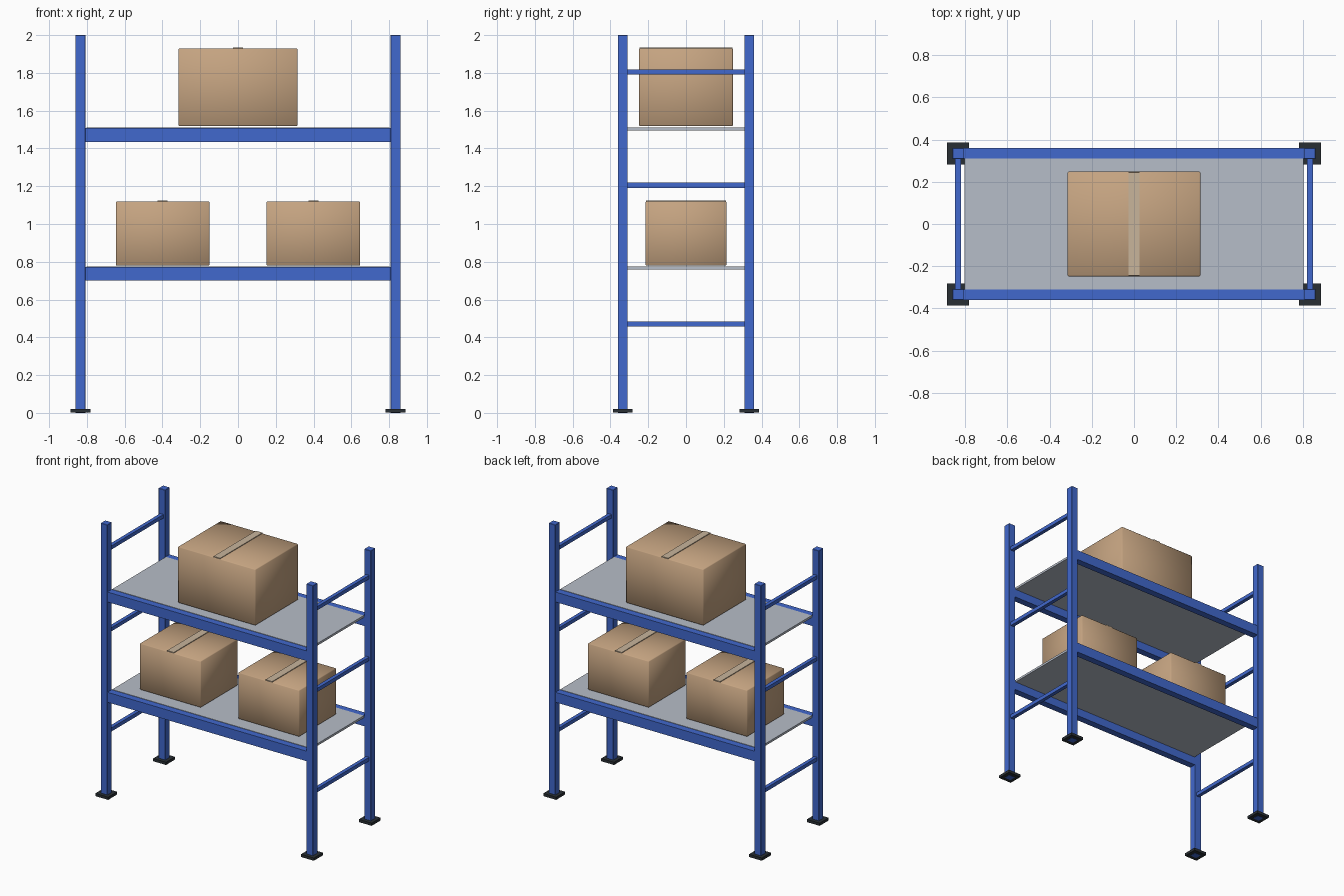
import bpy, bmesh

if "Cube" in bpy.data.objects:
    bpy.data.objects.remove(bpy.data.objects["Cube"])


def material(name, rgb):
    m = bpy.data.materials.new(name)
    m.diffuse_color = (*rgb, 1.0)
    m.use_nodes = True
    m.node_tree.nodes["Principled BSDF"].inputs["Base Color"].default_value = m.diffuse_color
    return m


BLUE = material("blue_steel", (0.053, 0.14, 0.61))
DARK = material("dark_foot", (0.022, 0.028, 0.034))
GREY = material("grey_deck", (0.47, 0.51, 0.58))
CARD = material("cardboard", (0.56, 0.37, 0.22))
TAPE = material("packing_tape", (0.58, 0.46, 0.33))


def box(name, x, y, z, mat, bevel=0.0, smooth=False):
    """Box from (min, max) ranges along each axis."""
    bm = bmesh.new()
    bmesh.ops.create_cube(bm, size=1.0)
    for v in bm.verts:
        v.co = [(r[0] + r[1]) / 2 + c * (r[1] - r[0]) for c, r in zip(v.co, (x, y, z))]
    if bevel:
        bmesh.ops.bevel(bm, geom=bm.edges[:], offset=bevel, segments=1,
                        profile=0.5, affect='EDGES')
    for f in bm.faces:
        f.smooth = smooth
    me = bpy.data.meshes.new(name)
    bm.to_mesh(me)
    bm.free()
    me.materials.append(mat)
    ob = bpy.data.objects.new(name, me)
    bpy.context.collection.objects.link(ob)
    return ob


def around(c, half):
    return (c - half, c + half)


PX, PY = 0.834, 0.335   # post centres

# Upright posts and their feet
for sx, side in ((-1, "left"), (1, "right")):
    for sy, end in ((-1, "front"), (1, "back")):
        box(f"{end}_{side}_post", around(sx * PX, 0.027), around(sy * PY, 0.026),
            (0, 2.0), BLUE, 0.002)
        box(f"{end}_{side}_foot", around(sx * PX, 0.052), around(sy * PY, 0.052),
            (0.001, 0.021), DARK)
    # Side rungs between the posts
    for i, z in enumerate((0.47, 1.205, 1.804)):
        box(f"{side}_rung_{i + 1}", around(sx * PX, 0.0135), (-0.312, 0.312),
            around(z, 0.0135), BLUE)

# Shelves: front and back beams plus deck
for level, top in (("lower", 0.776), ("upper", 1.511)):
    for sy, end in ((-1, "front"), (1, "back")):
        box(f"{level}_{end}_beam", (-0.81, 0.81), around(sy * PY, 0.025),
            (top - 0.076, top - 0.003), BLUE)
    box(f"{level}_deck", (-0.803, 0.803), (-0.311, 0.311), (top - 0.016, top), GREY)


# Cardboard boxes with a strip of tape across the top
def carton(name, cx, w, d, z0, z1):
    box(name, around(cx, w / 2), around(0, d / 2), (z0, z1), CARD, 0.005, True)
    box(name + "_tape", around(cx, 0.027), around(0, d / 2 - 0.003),
        (z1 - 0.002, z1 + 0.005), TAPE)


carton("lower_left_carton", -0.399, 0.496, 0.43, 0.779, 1.12)
carton("lower_right_carton", 0.399, 0.496, 0.43, 0.779, 1.12)
carton("upper_carton", 0.0, 0.63, 0.496, 1.518, 1.93)
